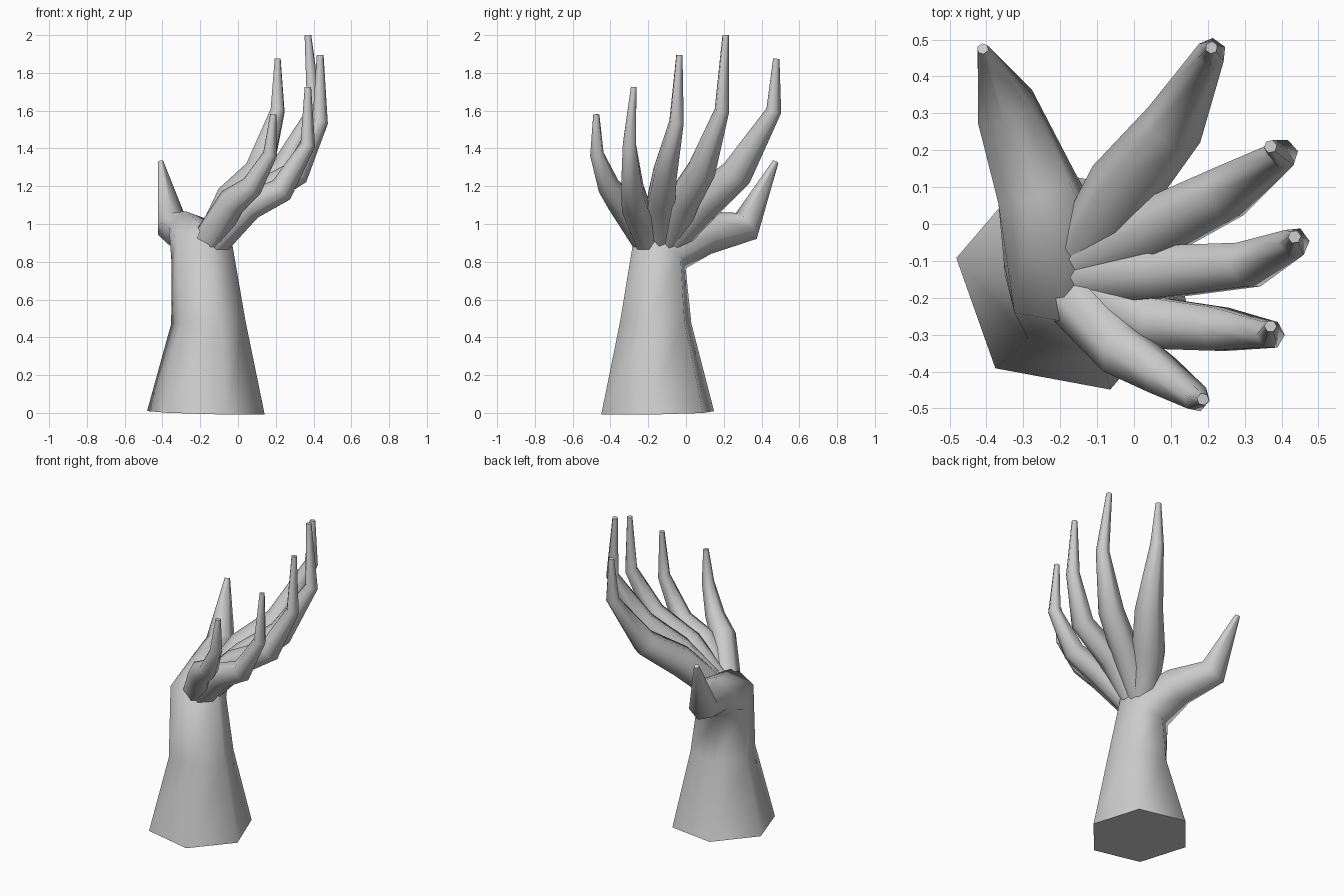
import bpy, bmesh, math
from mathutils import Vector

SIDES = 6


def tube(name, points, ref):
    """Six-sided tapered tube through (x, y, z, radius) points, mitred at bends."""
    pos = [Vector(p[:3]) for p in points]
    segs = [(b - a).normalized() for a, b in zip(pos, pos[1:])]
    tangents = [segs[0]] + [(a + b).normalized() for a, b in zip(segs, segs[1:])] + [segs[-1]]
    bm = bmesh.new()
    rings, u = [], Vector(ref)
    for p, t, spec in zip(pos, tangents, points):
        u = (u - t * u.dot(t)).normalized()
        v = t.cross(u)
        ring = []
        for i in range(SIDES):
            a = 2 * math.pi * i / SIDES
            ring.append(bm.verts.new(p + spec[3] * (u * math.cos(a) + v * math.sin(a))))
        rings.append(ring)
    for lo, hi in zip(rings, rings[1:]):
        for i in range(SIDES):
            j = (i + 1) % SIDES
            bm.faces.new((lo[i], lo[j], hi[j], hi[i])).smooth = True
    bm.faces.new(rings[0][::-1])
    bm.faces.new(rings[-1])
    mesh = bpy.data.meshes.new(name)
    bm.to_mesh(mesh)
    bm.free()
    obj = bpy.data.objects.new(name, mesh)
    bpy.context.collection.objects.link(obj)
    return obj


# Forearm bending at the wrist into the thumb
a0 = math.radians(49.5)
tube("forearm_and_thumb", [
    (-0.17, -0.15, 0.0, 0.317),
    (-0.157, -0.16, 0.48, 0.20),
    (-0.195, -0.135, 0.87, 0.172),
    (-0.265, 0.10, 0.955, 0.118),
    (-0.35, 0.32, 0.99, 0.088),
    (-0.41, 0.475, 1.33, 0.016),
], (math.cos(a0), math.sin(a0), 0))

# Fingers: base, palm joint, knuckle, last joint, tip
fingers = {
    "index_finger": [(-0.13, -0.07, 0.93, 0.09), (-0.03, 0.10, 1.12, 0.10),
                     (0.11, 0.27, 1.27, 0.085), (0.21, 0.465, 1.60, 0.041),
                     (0.21, 0.478, 1.875, 0.017)],
    "middle_finger": [(-0.13, -0.10, 0.92, 0.09), (0.06, -0.01, 1.13, 0.088),
                      (0.25, 0.085, 1.29, 0.078), (0.405, 0.19, 1.60, 0.041),
                      (0.37, 0.21, 2.0, 0.018)],
    "ring_finger": [(-0.13, -0.145, 0.91, 0.09), (0.07, -0.13, 1.13, 0.082),
                    (0.31, -0.11, 1.27, 0.07), (0.435, -0.05, 1.54, 0.042),
                    (0.435, -0.035, 1.895, 0.018)],
    "fourth_finger": [(-0.13, -0.18, 0.91, 0.09), (0.06, -0.27, 1.10, 0.08),
                      (0.23, -0.285, 1.18, 0.068), (0.37, -0.30, 1.42, 0.04),
                      (0.37, -0.277, 1.725, 0.017)],
    "little_finger": [(-0.16, -0.20, 0.91, 0.085), (-0.03, -0.345, 1.12, 0.077),
                      (0.075, -0.41, 1.20, 0.06), (0.17, -0.472, 1.37, 0.038),
                      (0.187, -0.475, 1.58, 0.017)],
}
for name, path in fingers.items():
    tube(name, path, (-0.6, 0.0, 0.8))
